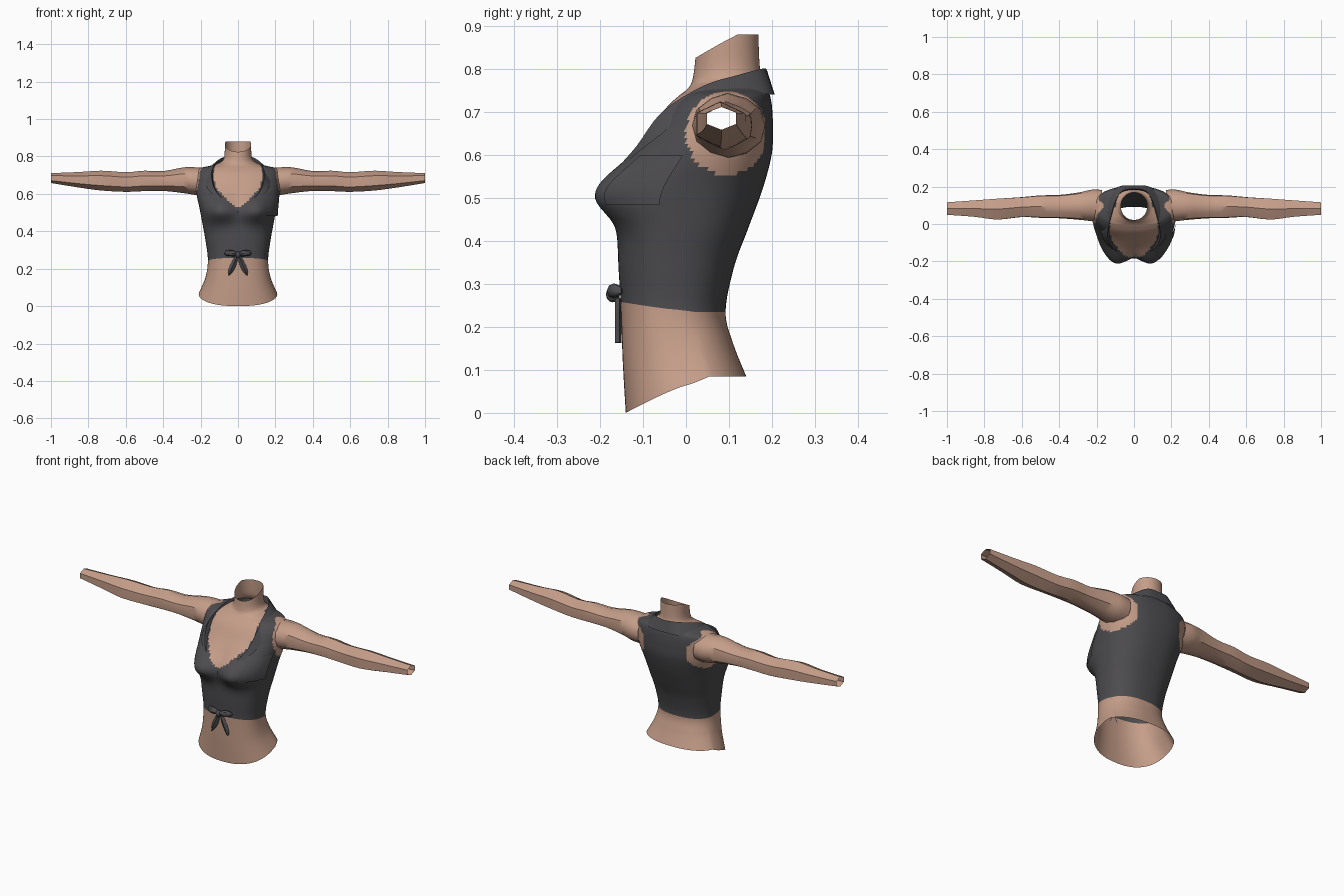
import bpy, bmesh, math
from mathutils import Vector

if "Cube" in bpy.data.objects:
    bpy.data.objects.remove(bpy.data.objects["Cube"])


def material(name, rgb):
    m = bpy.data.materials.new(name)
    m.diffuse_color = (*rgb, 1)
    m.use_nodes = True
    m.node_tree.nodes["Principled BSDF"].inputs["Base Color"].default_value = m.diffuse_color
    return m


SKIN = material("skin", (0.56, 0.34, 0.25))
CLOTH = material("charcoal_cloth", (0.075, 0.072, 0.078))


def make(name, verts, faces, mats, rule=None, angle=40, drop=None):
    mesh = bpy.data.meshes.new(name)
    mesh.from_pydata(verts, [], faces)
    for m in mats:
        mesh.materials.append(m)
    bm = bmesh.new()
    bm.from_mesh(mesh)
    if drop:
        bmesh.ops.delete(bm, geom=[f for f in bm.faces if drop(f.calc_center_median())],
                         context='FACES')
    bmesh.ops.recalc_face_normals(bm, faces=bm.faces)
    if rule:
        for f in bm.faces:
            f.material_index = rule(f.calc_center_median())
    bm.to_mesh(mesh)
    bm.free()
    ob = bpy.data.objects.new(name, mesh)
    bpy.context.collection.objects.link(ob)
    bpy.context.view_layer.objects.active = ob
    ob.select_set(True)
    bpy.ops.object.shade_smooth_by_angle(angle=math.radians(angle))
    ob.select_set(False)
    return ob


def loft(rings, closed=True):
    n = len(rings[0])
    verts = [p for r in rings for p in r]
    faces = []
    for i in range(len(rings) - 1):
        for j in range(n if closed else n - 1):
            k = (j + 1) % n
            faces.append((i * n + j, i * n + k, (i + 1) * n + k, (i + 1) * n + j))
    return verts, faces


def spline(keys, t):
    """Catmull-Rom through rows of numbers, t counted in rows."""
    i = min(int(t), len(keys) - 2)
    u = t - i
    a, b, c, d = (keys[max(0, min(len(keys) - 1, i + k))] for k in (-1, 0, 1, 2))
    return [0.5 * (2 * q + (r - p) * u + (2 * p - 5 * q + 4 * r - s) * u * u
                   + (3 * q - p - 3 * r + s) * u ** 3) for p, q, r, s in zip(a, b, c, d)]


def lerp_table(table, z):
    for (z0, w0), (z1, w1) in zip(table, table[1:]):
        if z0 <= z <= z1:
            return w0 + (w1 - w0) * (z - z0) / (z1 - z0)
    return 0


# Torso sections: front z, back z, front y, back y, half width
TORSO = [(0, .085, -.14, .14, .21), (.12, .16, -.147, .11, .175),
         (.258, .235, -.152, .092, .161), (.34, .34, -.157, .112, .172),
         (.43, .43, -.16, .145, .188), (.52, .52, -.165, .178, .205),
         (.60, .60, -.12, .199, .222), (.66, .66, -.08, .202, .225),
         (.71, .71, -.045, .20, .222), (.738, .738, -.015, .195, .20),
         (.75, .75, 0, .19, .15), (.765, .77, .012, .182, .095),
         (.79, .80, .018, .172, .074), (.825, .88, .022, .168, .07)]


def torso_point(t, a):
    zf, zb, yf, yb, hw = spline(TORSO, t)
    e = 2 / (2.35 if t < 11 else 2.1)
    s, c = math.sin(a), math.cos(a)
    x = hw * math.copysign(abs(s) ** e, s)
    y = (yf + yb) / 2 - (yb - yf) / 2 * math.copysign(abs(c) ** e, c)
    z = zf + (zb - zf) * min(1, 1.5 * (1 - c) / 2)
    if c > 0:                                   # bust
        dz = z - .505
        y -= .058 * math.exp(-((abs(x) - .105) / .06) ** 2 / 2
                             - (dz / (.042 if dz < 0 else .06)) ** 2 / 2) * min(1, c * 2)
    return Vector((x, y, z))


NECKLINE = [(.52, 0), (.58, .07), (.64, .122), (.70, .132), (.745, .125), (.80, .12)]
HEM_T = 2


def arm_distance(p):
    return math.hypot((p.y - .095) / .095, (p.z - .65) / .097) if abs(p.x) > .13 else 9


def torso_colour(p):
    hem = .258 - .023 * max(0, min(1, (p.y + .152) / .16))
    if p.z < hem or p.z > .768 or arm_distance(p) < 1:
        return 0
    if p.y < .09 and abs(p.x) < lerp_table(NECKLINE, p.z):
        return 0
    return 1


SEG, STEP = 112, 8
rings = [[torso_point(i / STEP, 2 * math.pi * j / SEG) for j in range(SEG)]
         for i in range((len(TORSO) - 1) * STEP + 1)]
make("torso_and_blouse", *loft(rings), [SKIN, CLOTH], torso_colour,
     drop=lambda p: math.hypot(p.y - .09, p.z - .668) < .06 and abs(p.x) > .13)

# Arms: x, bottom z, top z, front y, back y
ARM = [(.17, .592, .738, .012, .182), (.225, .594, .742, .015, .184),
       (.29, .604, .742, .022, .17), (.40, .616, .722, .03, .156),
       (.50, .615, .724, .032, .154), (.60, .611, .716, .036, .145),
       (.73, .618, .724, .022, .137), (.85, .634, .717, .037, .128),
       (1.0, .658, .711, .048, .117)]


def arm_ring(t, side):
    x, z0, z1, y0, y1 = spline(ARM, t)
    ring = []
    for k in range(12):
        # round at the shoulder, six-sided at the wrist
        r = 1 - (1 - math.cos(math.pi / 6)) * (k % 2) * min(1, t / 6)
        a = k * math.pi / 6
        wide = 1 + .12 * min(1, t / 6)
        ring.append((side * x, (y0 + y1) / 2 + (y1 - y0) / 2 * wide * r * math.sin(a),
                     (z0 + z1) / 2 + (z1 - z0) / 2 * r * math.cos(a)))
    return ring


for side, label in ((1, "left"), (-1, "right")):
    make(label + "_arm", *loft([arm_ring(i / 3, side) for i in range(25)]), [SKIN])

# Collar and lapels: stand, fold and outer edge from centre back to the neckline point
STAND = [(0, .18, .745), (.072, .165, .745), (.10, .10, .745), (.118, .03, .735),
         (.132, -.045, .68), (.118, -.10, .62), (.062, -.155, .56), (0, -.166, .515)]
FOLD = [(0, .188, .797), (.06, .178, .80), (.10, .12, .785), (.124, .04, .76),
        (.142, -.055, .70), (.122, -.115, .62), (.064, -.165, .56), (0, -.172, .52)]
EDGE = [(0, .206, .74), (.09, .197, .74), (.142, .12, .746), (.165, .03, .722),
        (.172, -.055, .65), (.138, -.118, .60), (.07, -.166, .548), (0, -.17, .512)]
for side, label in ((1, "left"), (-1, "right")):
    rows = []
    for i in range(29):
        rows.append([(side * p[0], p[1], p[2])
                     for p in (spline(k, i / 4) for k in (STAND, FOLD, EDGE))])
    make(label + "_collar", *loft(rows, False), [CLOTH])

# Chest pocket on one side, its outer edge lifting off
rows = []
for i in range(9):
    row = []
    for j in range(11):
        v, u = i / 8, j / 10
        p = torso_point(4.58 + 1.4 * v, math.radians(38 + 39 * u))
        out = Vector((p.x, p.y - .02, 0)).normalized()
        row.append(p + out * (.004 + .016 * u * u * (1 - v)))
    rows.append(row)
make("chest_pocket", *loft(rows, False), [CLOTH])

# Bow loops: puffed lobes tapering into the knot (x, centre z, half height, half depth, y)
LOOP = [(.004, .277, .008, .010, -.166), (.022, .281, .015, .016, -.168),
        (.045, .284, .017, .017, -.167), (.064, .283, .013, .013, -.160),
        (.071, .281, .004, .005, -.155)]
TAIL = [(.006, .266, .006), (.016, .243, .012), (.028, .215, .016),
        (.040, .188, .013), (.049, .163, .002)]
for side, label in ((1, "left"), (-1, "right")):
    rows = [[(side * x, y + d * math.cos(k * math.pi / 4), z + h * math.sin(k * math.pi / 4))
             for k in range(8)] for x, z, h, d, y in LOOP]
    verts, faces = loft(rows)
    faces += [tuple(range(8)), tuple(range(32, 40))]
    make(label + "_bow_loop", verts, faces, [CLOTH])
    rows = [[(side * (x - w), -.155, z - w * .3), (side * x, -.165, z),
             (side * (x + w), -.155, z + w * .3), (side * x, -.150, z)] for x, z, w in TAIL]
    verts, faces = loft(rows)
    faces += [(0, 1, 2, 3), (16, 17, 18, 19)]
    make(label + "_bow_tail", verts, faces, [CLOTH])

# Bow knot
bpy.ops.mesh.primitive_uv_sphere_add(segments=12, ring_count=8, radius=1,
                                     location=(0, -.17, .275))
knot = bpy.context.object
knot.name = "bow_knot"
knot.scale = (.014, .016, .018)
knot.data.materials.append(CLOTH)
bpy.ops.object.shade_smooth()
